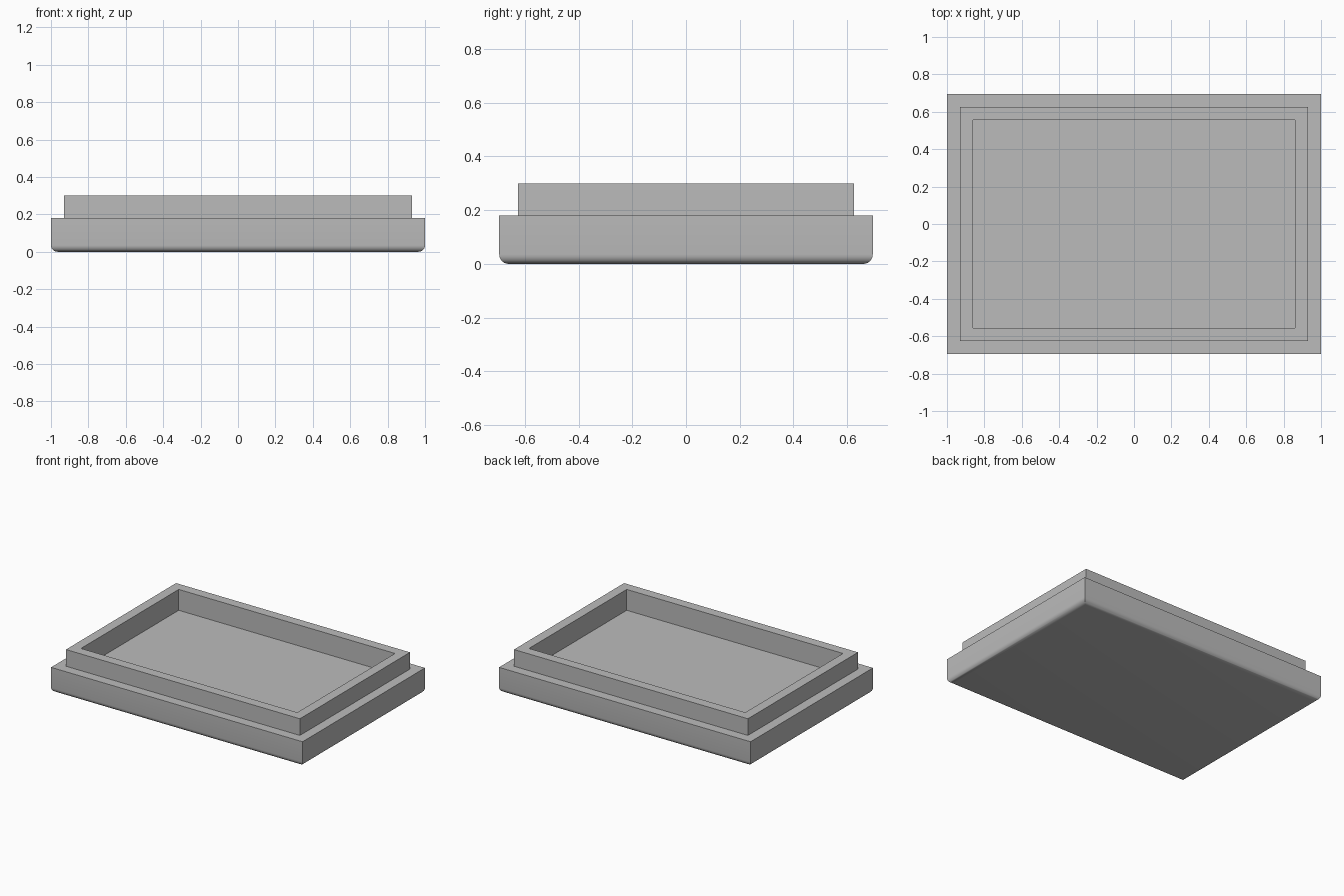
import bpy
import bmesh
from mathutils import Vector

cube = bpy.data.objects.get("Cube")
if cube:
    bpy.data.objects.remove(cube, do_unlink=True)

WIDTH, DEPTH, BASE_HEIGHT = 2.0, 1.39, 0.18
STEP = 0.07            # ledge width and rim thickness
RIM_HEIGHT = 0.12
RECESS_DEPTH = 0.15
ROUNDING = 0.035

# Single plain grey material
grey = bpy.data.materials.new("plain grey")
grey.use_nodes = True
colour = (0.5, 0.5, 0.5, 1)
grey.diffuse_color = colour
grey.node_tree.nodes["Principled BSDF"].inputs["Base Color"].default_value = colour

# Base slab
bm = bmesh.new()
bmesh.ops.create_cube(bm, size=1)
bmesh.ops.scale(bm, vec=(WIDTH, DEPTH, BASE_HEIGHT), verts=bm.verts)
bmesh.ops.translate(bm, vec=(0, 0, BASE_HEIGHT / 2), verts=bm.verts)
top = max(bm.faces, key=lambda f: f.calc_center_median().z)


def inset_and_raise(face, height):
    """Inset a face by one step, then move it up or down with new walls."""
    bmesh.ops.inset_region(bm, faces=[face], thickness=STEP, use_even_offset=True)
    bmesh.ops.inset_region(bm, faces=[face], thickness=0)
    bmesh.ops.translate(bm, vec=Vector((0, 0, height)), verts=face.verts)


# Raised rim, then the recess inside it
inset_and_raise(top, RIM_HEIGHT)
inset_and_raise(top, -RECESS_DEPTH)

# Rounded underside edge
under = [e for e in bm.edges if all(v.co.z < 0.001 for v in e.verts)]
bmesh.ops.bevel(bm, geom=under, offset=ROUNDING, segments=6, profile=0.5,
                affect='EDGES')
bmesh.ops.recalc_face_normals(bm, faces=bm.faces)

mesh = bpy.data.meshes.new("lipped_tray")
bm.to_mesh(mesh)
bm.free()
mesh.materials.append(grey)
tray = bpy.data.objects.new("lipped_tray", mesh)
bpy.context.collection.objects.link(tray)

bpy.ops.object.select_all(action='DESELECT')
tray.select_set(True)
bpy.context.view_layer.objects.active = tray
bpy.ops.object.shade_smooth_by_angle(angle=0.6)
